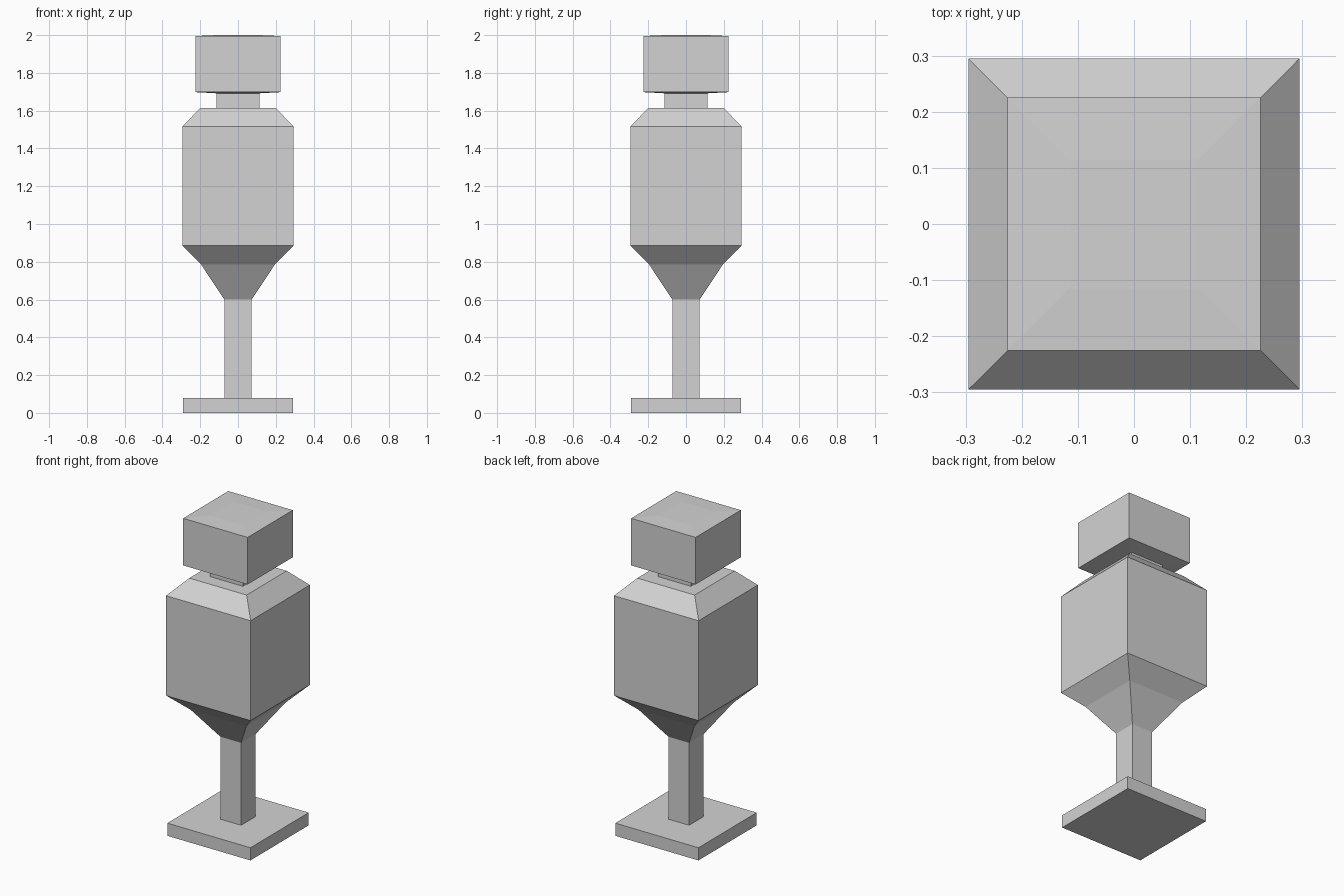
import bpy
import bmesh

cube = bpy.data.objects.get("Cube")
if cube:
    bpy.data.objects.remove(cube, do_unlink=True)

grey = bpy.data.materials.new("light_grey")
grey.use_nodes = True
colour = (0.65, 0.65, 0.65, 1)
grey.diffuse_color = colour
grey.node_tree.nodes["Principled BSDF"].inputs["Base Color"].default_value = colour


def square_stack(name, profile, close_bottom=False, close_top=False):
    """Sweep a (half width, height) profile around a square plan."""
    bm = bmesh.new()
    rings = [[bm.verts.new((sx * w, sy * w, z))
              for sx, sy in ((-1, -1), (1, -1), (1, 1), (-1, 1))]
             for w, z in profile]
    for low, high in zip(rings, rings[1:]):
        for i in range(4):
            j = (i + 1) % 4
            bm.faces.new((low[i], low[j], high[j], high[i]))
    if close_bottom:
        bm.faces.new(rings[0][::-1])
    if close_top:
        bm.faces.new(rings[-1])
    mesh = bpy.data.meshes.new(name)
    bm.to_mesh(mesh)
    bm.free()
    mesh.materials.append(grey)
    obj = bpy.data.objects.new(name, mesh)
    bpy.context.collection.objects.link(obj)
    return obj


STEM, NECK, CAP, BODY, FOOT = 0.072, 0.115, 0.225, 0.295, 0.29

# Flat foot, with its top running in to the stem
square_stack("foot", [(FOOT, 0), (FOOT, 0.08), (STEM, 0.08)], close_bottom=True)

# Thin post
square_stack("stem", [(STEM, 0.08), (STEM, 0.6)])

# Flared underside, straight walls and sloped shoulder
square_stack("body", [(STEM, 0.6), (0.195, 0.785), (BODY, 0.885),
                      (BODY, 1.515), (0.2, 1.615), (NECK, 1.615)])

# Narrow neck
square_stack("neck", [(NECK, 1.615), (NECK, 1.692)])

# Block cap with slightly domed top and underside
square_stack("cap", [(NECK, 1.692), (CAP, 1.698), (CAP, 1.995), (NECK, 2.0)],
             close_top=True)
